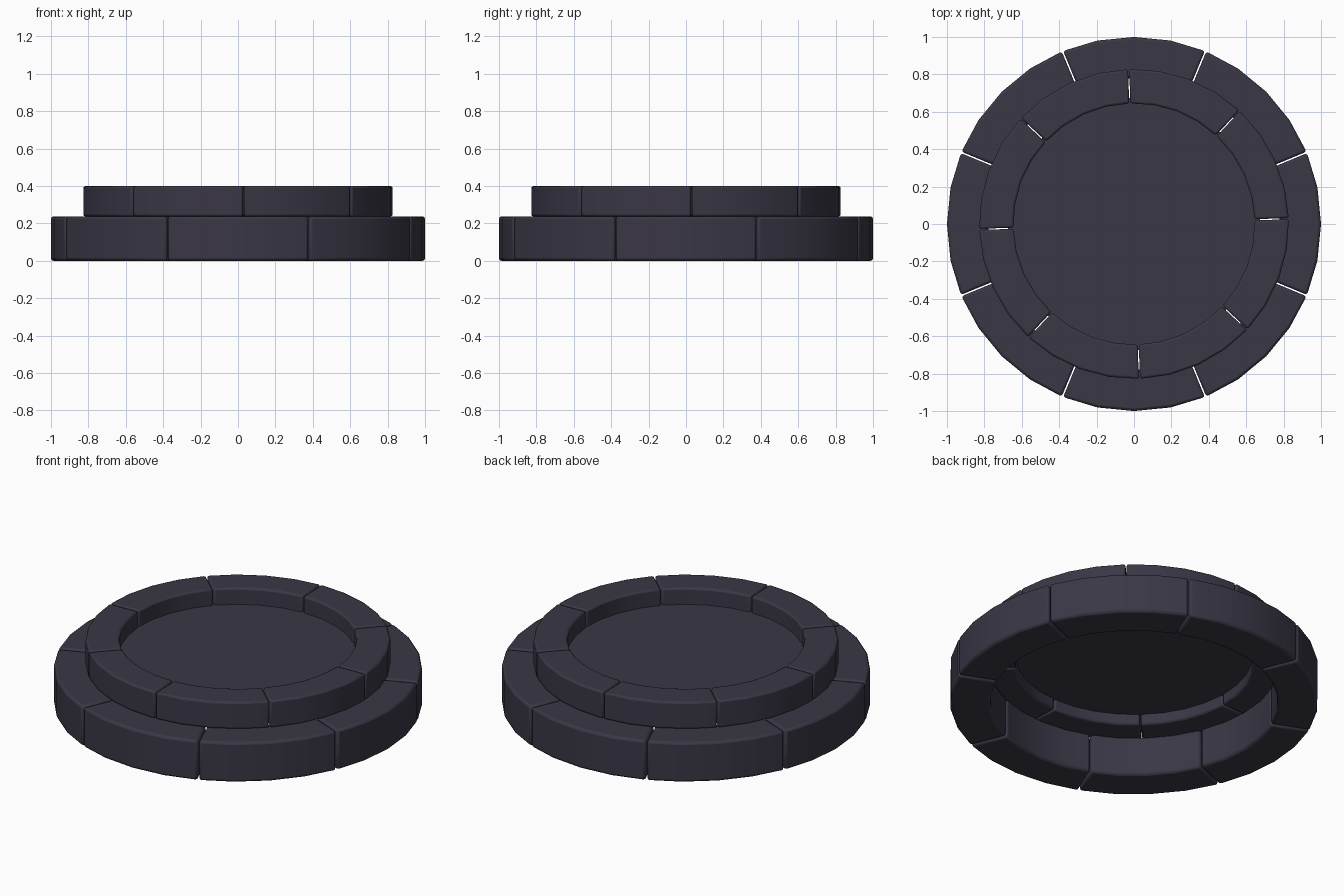
import bpy, bmesh
from math import radians, cos, sin, pi

if "Cube" in bpy.data.objects:
    bpy.data.objects.remove(bpy.data.objects["Cube"])

stone = bpy.data.materials.new("dark_stone")
stone.diffuse_color = (0.042, 0.038, 0.060, 1)
stone.use_nodes = True
stone.node_tree.nodes["Principled BSDF"].inputs["Base Color"].default_value = stone.diffuse_color


def finish(name, bm, bevel=0):
    mesh = bpy.data.meshes.new(name)
    bmesh.ops.recalc_face_normals(bm, faces=bm.faces[:])
    bm.to_mesh(mesh)
    bm.free()
    mesh.materials.append(stone)
    obj = bpy.data.objects.new(name, mesh)
    bpy.context.collection.objects.link(obj)
    if bevel:
        mod = obj.modifiers.new("soft_edges", 'BEVEL')
        mod.width = bevel
        mod.segments = 2
        mod.limit_method = 'ANGLE'
        mod.angle_limit = radians(40)
    bpy.ops.object.select_all(action='DESELECT')
    bpy.context.view_layer.objects.active = obj
    obj.select_set(True)
    bpy.ops.object.shade_smooth_by_angle(angle=radians(35))
    return obj


def block_ring(name, r_in, r_out, z0, z1, start, gap, bevel, count=8, segs=4):
    """Ring of curved stone blocks separated by narrow parallel joints."""
    bm = bmesh.new()
    step = 2 * pi / count
    for b in range(count):
        rows = []
        for i in range(segs + 1):
            a = start + step * (b + i / segs)
            # pull both block ends back by half the joint width
            side = (i == 0) - (i == segs)
            dx, dy = -sin(a) * side * gap / 2, cos(a) * side * gap / 2
            rows.append([bm.verts.new((r * cos(a) + dx, r * sin(a) + dy, z))
                         for r, z in ((r_in, z0), (r_out, z0), (r_out, z1), (r_in, z1))])
        for p, q in zip(rows, rows[1:]):
            for k in range(4):
                n = (k + 1) % 4
                bm.faces.new((p[k], p[n], q[n], q[k]))
        bm.faces.new(rows[0])
        bm.faces.new(rows[-1][::-1])
    return finish(name, bm, bevel)


# Two stacked rings of blocks
block_ring("lower_block_ring", 0.78, 1.0, 0.0, 0.238, radians(22.5), 0.008, 0.014)
block_ring("upper_block_ring", 0.645, 0.828, 0.238, 0.40, radians(2), 0.006, 0.011)

# Thin recessed floor inside the upper ring
bm = bmesh.new()
bmesh.ops.create_circle(bm, cap_ends=True, segments=32, radius=0.675)
bmesh.ops.translate(bm, verts=bm.verts[:], vec=(0, 0, 0.302))
finish("recessed_floor", bm)
